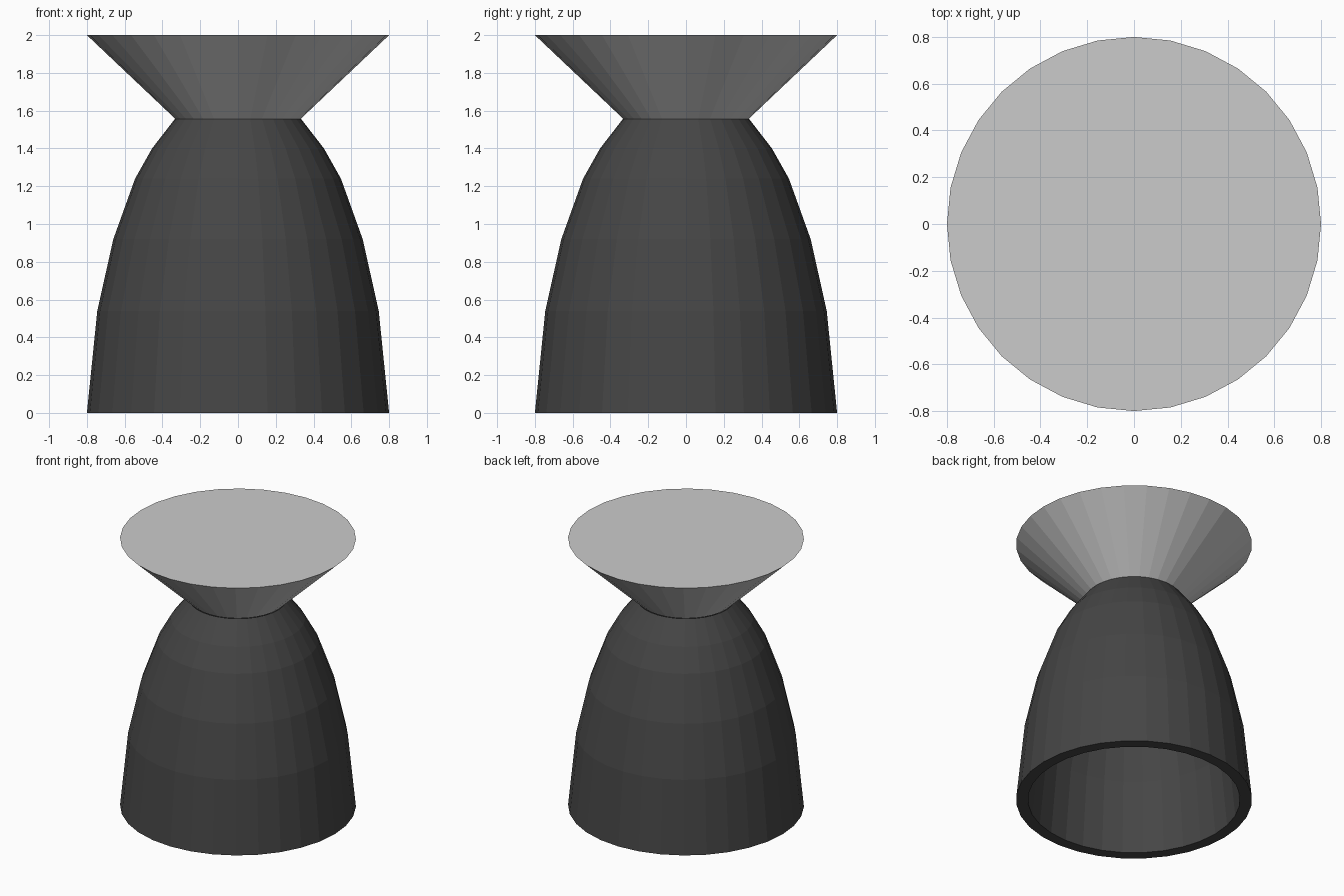
import bpy, bmesh
from math import cos, sin, tau

if "Cube" in bpy.data.objects:
    bpy.data.objects.remove(bpy.data.objects["Cube"])

SIDES = 32


def lathe(name, profile, closed=False, caps=False):
    """Revolve (radius, z) points around z with flat faces."""
    bm = bmesh.new()
    rings = [[bm.verts.new((r * cos(tau * i / SIDES), r * sin(tau * i / SIDES), z))
              for i in range(SIDES)] for r, z in profile]
    pairs = list(zip(rings, rings[1:]))
    if closed:
        pairs.append((rings[-1], rings[0]))
    for a, b in pairs:
        for i in range(SIDES):
            j = (i + 1) % SIDES
            bm.faces.new((a[i], a[j], b[j], b[i]))
    if caps:
        bm.faces.new(rings[0])
        bm.faces.new(rings[-1])
    bmesh.ops.recalc_face_normals(bm, faces=bm.faces)
    mesh = bpy.data.meshes.new(name)
    bm.to_mesh(mesh)
    bm.free()
    obj = bpy.data.objects.new(name, mesh)
    bpy.context.collection.objects.link(obj)
    return obj


# Hollow nozzle bell: outer wall, then inner wall back down to the rim
outer = [(0.80, 0), (0.745, 0.54), (0.66, 0.92), (0.545, 1.24), (0.455, 1.40), (0.335, 1.555)]
inner = [(0.265, 1.51), (0.387, 1.35), (0.474, 1.20), (0.584, 0.895), (0.667, 0.525), (0.72, 0)]
bell = lathe("nozzle_bell", outer + inner, closed=True)
dark = bpy.data.materials.new("dark_metal")
dark.diffuse_color = (0.06, 0.06, 0.06, 1)
dark.use_nodes = True
dark.node_tree.nodes["Principled BSDF"].inputs["Base Color"].default_value = dark.diffuse_color
bell.data.materials.append(dark)

# Flared mount cone above the throat
lathe("mount_cone", [(0.33, 1.555), (0.80, 2.0)], caps=True)
